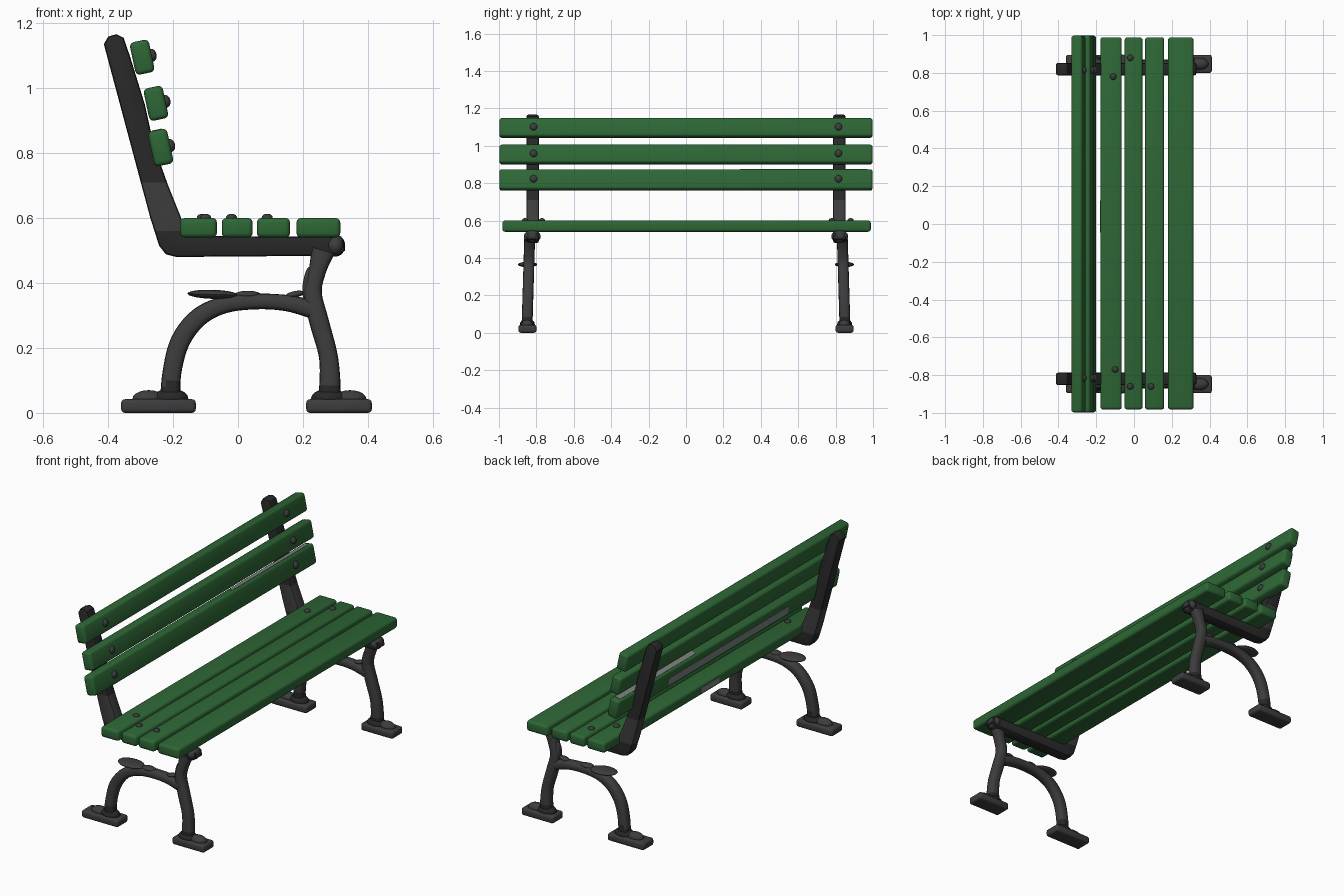
import bpy, bmesh, math
from mathutils import Vector, Matrix

if "Cube" in bpy.data.objects:
    bpy.data.objects.remove(bpy.data.objects["Cube"])


def mat(name, c):
    m = bpy.data.materials.new(name)
    m.diffuse_color = (*c, 1)
    m.use_nodes = True
    m.node_tree.nodes["Principled BSDF"].inputs["Base Color"].default_value = m.diffuse_color
    return m


GREEN = mat("green paint", (0.027, 0.135, 0.036))
IRON = mat("dark grey iron", (0.046, 0.046, 0.047))
BLACK = mat("black iron", (0.021, 0.021, 0.022))
GREY = mat("worn grey", (0.20, 0.23, 0.21))


def finish(name, bm, mats, angle=40):
    bmesh.ops.recalc_face_normals(bm, faces=bm.faces)
    me = bpy.data.meshes.new(name)
    bm.to_mesh(me)
    bm.free()
    ob = bpy.data.objects.new(name, me)
    bpy.context.collection.objects.link(ob)
    for m in mats:
        me.materials.append(m)
    bpy.ops.object.select_all(action='DESELECT')
    ob.select_set(True)
    bpy.context.view_layer.objects.active = ob
    bpy.ops.object.shade_smooth_by_angle(angle=math.radians(angle))
    return ob


def box(name, size, loc, m, tilt=0, bevel=0.014, seg=3):
    bm = bmesh.new()
    bmesh.ops.create_cube(bm, size=1)
    bmesh.ops.scale(bm, vec=size, verts=bm.verts)
    if bevel:
        bmesh.ops.bevel(bm, geom=bm.edges[:], offset=bevel, segments=seg,
                        profile=0.5, affect='EDGES')
    bm.transform(Matrix.Translation(loc) @ Matrix.Rotation(tilt, 4, 'Y'))
    return finish(name, bm, [m])


def blob(name, radii, loc, m, tilt=0):
    bm = bmesh.new()
    bmesh.ops.create_uvsphere(bm, u_segments=16, v_segments=10, radius=1)
    bmesh.ops.scale(bm, vec=radii, verts=bm.verts)
    bm.transform(Matrix.Translation(loc) @ Matrix.Rotation(tilt, 4, 'Y'))
    return finish(name, bm, [m], 60)


def sweep(name, pts, side, dark_below):
    """Rounded bar through (x, z, half width) points in a side frame plane."""
    path = []
    ext = [pts[0]] + pts + [pts[-1]]
    for i in range(1, len(ext) - 2):
        a, b, c, d = [Vector(p) for p in ext[i - 1:i + 3]]
        for k in range(5):
            t = k / 5
            path.append(0.5 * (2 * b + (c - a) * t + (2 * a - 5 * b + 4 * c - d) * t * t
                               + (3 * b - a - 3 * c + d) * t ** 3))
    path.append(Vector(pts[-1]))
    bm, rings, n = bmesh.new(), [], 16
    for i, p in enumerate(path):
        q = path[min(i + 1, len(path) - 1)] - path[max(i - 1, 0)]
        nrm = Vector((-q.y, q.x)).normalized()
        y = side * (0.851 - 0.03 * p.y)
        ring = []
        for k in range(n):
            a = 2 * math.pi * k / n
            u, v = [math.copysign(abs(f) ** 0.7, f) for f in (math.cos(a), math.sin(a))]
            ring.append(bm.verts.new((p.x + nrm.x * u * p.z, y + v * 0.029,
                                      p.y + nrm.y * u * p.z)))
        rings.append(ring)
    for r, s in zip(rings, rings[1:]):
        for k in range(n):
            bm.faces.new((r[k], r[(k + 1) % n], s[(k + 1) % n], s[k]))
    bm.faces.new(rings[0])
    bm.faces.new(rings[-1])
    for f in bm.faces:
        f.material_index = int(f.calc_center_median().z < dark_below)
    return finish(name, bm, [IRON, BLACK])


# Seat slats
for i, (x0, x1) in enumerate([(-0.178, -0.065), (-0.05, 0.045), (0.058, 0.16), (0.18, 0.315)]):
    box(f"seat_slat_{i+1}", (x1 - x0, 1.97, 0.06), ((x0 + x1) / 2, 0.003, 0.57), GREEN)
box("seat_worn_patch", (0.004, 0.17, 0.03), (-0.1785, 0.04, 0.57), GREY, bevel=0)

# Backrest slats with bolts
LEAN = math.radians(-12)
ROT = Matrix.Rotation(LEAN, 3, 'Y')
backs = [(-0.295, 1.095, 0.102), (-0.2525, 0.953, 0.102), (-0.238, 0.817, 0.11)]
for i, (x, z, h) in enumerate(backs):
    c = Vector((x, 0, z))
    box(f"back_slat_{i+1}", (0.06, 1.995, h), c, GREEN, LEAN)
    for s in (-1, 1):
        blob("back_bolt", (0.014, 0.02, 0.02), c + ROT @ Vector((0.031, s * 0.815, 0)), IRON, LEAN)

# Worn strips on the lowest backrest slat
c = Vector((-0.238, 0, 0.817))
box("worn_strip_top", (0.03, 0.68, 0.004), c + ROT @ Vector((0, 0.63, 0.0545)), GREY, LEAN, 0)
box("worn_strip_back", (0.004, 1.08, 0.045), c + ROT @ Vector((-0.0295, 0, -0.01)), GREY, LEAN, 0)

# Seat bolts
for x, y in [(-0.11, 0.78), (-0.1, -0.77), (0.09, -0.86), (-0.02, -0.86), (-0.02, 0.88)]:
    blob("seat_bolt", (0.017, 0.017, 0.012), (x, y, 0.601), IRON)

# L-shaped backrest post and seat rail
PROFILE = [(-0.413, 1.135), (-0.40, 1.158), (-0.375, 1.166), (-0.352, 1.155), (-0.33, 1.09),
           (-0.287, 0.95), (-0.258, 0.82), (-0.215, 0.70), (-0.175, 0.60), (-0.155, 0.545),
           (0.30, 0.542), (0.325, 0.53), (0.33, 0.50), (0.31, 0.484), (-0.19, 0.48),
           (-0.222, 0.488), (-0.243, 0.515), (-0.27, 0.60)]
ARCH = [(-0.208, 0.03, 0.032), (-0.204, 0.12, 0.029), (-0.178, 0.22, 0.03), (-0.12, 0.295, 0.029),
        (-0.04, 0.333, 0.026), (0.06, 0.343, 0.024), (0.15, 0.338, 0.025), (0.225, 0.32, 0.028)]
FRONT = [(0.262, 0.50, 0.037), (0.245, 0.44, 0.027), (0.23, 0.37, 0.028), (0.25, 0.28, 0.03),
         (0.277, 0.18, 0.029), (0.283, 0.10, 0.032), (0.28, 0.03, 0.036)]

for s, side in ((-1, "left"), (1, "right")):
    bm = bmesh.new()
    f = bm.faces.new([bm.verts.new((x, s * 0.82 - 0.033, z)) for x, z in PROFILE])
    ex = bmesh.ops.extrude_face_region(bm, geom=[f])
    bmesh.ops.translate(bm, vec=(0, 0.066, 0),
                        verts=[v for v in ex["geom"] if isinstance(v, bmesh.types.BMVert)])
    rim = [e for e in bm.edges if abs(e.verts[0].co.y - e.verts[1].co.y) < 1e-5]
    bmesh.ops.bevel(bm, geom=rim, offset=0.01, segments=2, profile=0.5, affect='EDGES')
    for z in (0.56, 0.71):
        bmesh.ops.bisect_plane(bm, geom=bm.verts[:] + bm.edges[:] + bm.faces[:],
                               plane_co=(0, 0, z), plane_no=(0, 0, 1))
    for f in bm.faces:
        f.material_index = int(0.56 < f.calc_center_median().z < 0.71)
    finish(f"{side}_post_and_rail", bm, [BLACK, IRON])
    blob(f"{side}_rail_knob", (0.03, 0.045, 0.034), (0.30, s * 0.822, 0.515), IRON)

    # Cast legs
    sweep(f"{side}_arch_leg", ARCH, s, 0.09)
    sweep(f"{side}_front_leg", FRONT, s, 0.09)

    # Scroll ornaments on the arch
    blob(f"{side}_arch_plate", (0.078, 0.052, 0.014), (-0.078, s * 0.847, 0.365), IRON, 0.03)
    blob(f"{side}_arch_leaf", (0.04, 0.025, 0.012), (0.03, s * 0.842, 0.364), IRON)
    blob(f"{side}_leg_curl", (0.012, 0.022, 0.05), (0.212, s * 0.84, 0.40), IRON, 0.15)
    blob(f"{side}_leg_tip", (0.03, 0.02, 0.01), (0.175, s * 0.842, 0.365), IRON, -0.2)

    # Feet with toe bumps
    for x0, x1, bump, label in ((-0.36, -0.13, -0.275, "back"), (0.21, 0.412, 0.345, "front")):
        foot = ((x0 + x1) / 2, s * 0.848, 0.021)
        box(f"{side}_{label}_foot", (x1 - x0, 0.096, 0.042), foot, IRON, 0, 0.012)
        blob(f"{side}_{label}_toe", (0.05, 0.032, 0.027), (bump, s * 0.848, 0.043), IRON)
        blob(f"{side}_{label}_ankle", (0.055, 0.04, 0.03),
             (-0.208 if x0 < 0 else 0.28, s * 0.848, 0.045), BLACK)
